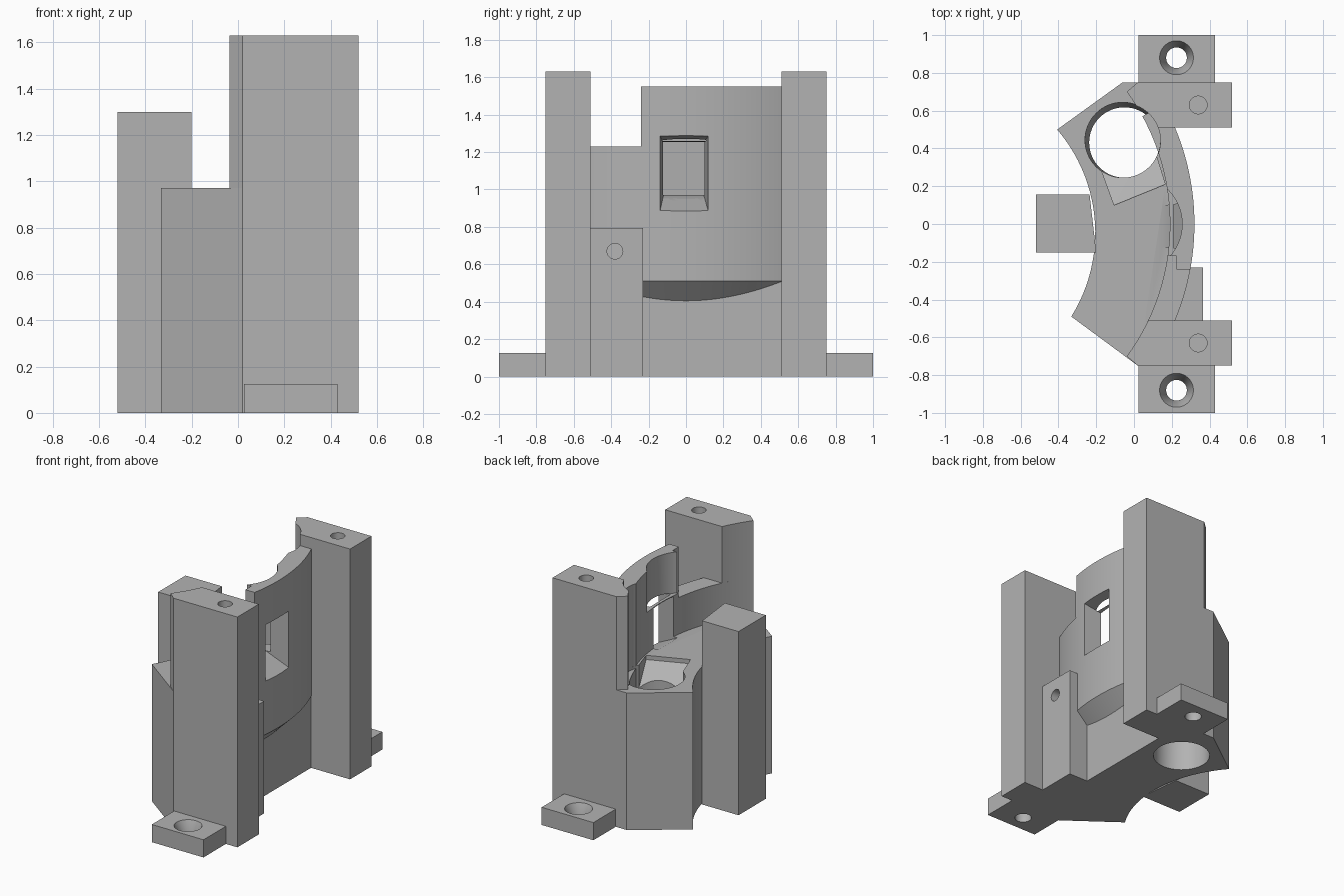
import bpy, bmesh, math
from mathutils import Vector

if "Cube" in bpy.data.objects:
    bpy.data.objects.remove(bpy.data.objects["Cube"], do_unlink=True)

grey = bpy.data.materials.new("light grey")
grey.use_nodes = True
GREY = (0.45, 0.45, 0.45, 1)
grey.diffuse_color = GREY
grey.node_tree.nodes["Principled BSDF"].inputs["Base Color"].default_value = GREY


def finish(name, bm):
    bmesh.ops.recalc_face_normals(bm, faces=bm.faces)
    me = bpy.data.meshes.new(name)
    bm.to_mesh(me)
    bm.free()
    me.materials.append(grey)
    ob = bpy.data.objects.new(name, me)
    bpy.context.scene.collection.objects.link(ob)
    return ob


def prism(name, outline, z0, z1):
    bm = bmesh.new()
    face = bm.faces.new([bm.verts.new((x, y, z0)) for x, y in outline])
    ext = bmesh.ops.extrude_face_region(bm, geom=[face])
    top = [g for g in ext["geom"] if isinstance(g, bmesh.types.BMVert)]
    bmesh.ops.translate(bm, verts=top, vec=(0, 0, z1 - z0))
    return finish(name, bm)


def box(name, x0, x1, y0, y1, z0, z1):
    return prism(name, [(x0, y0), (x1, y0), (x1, y1), (x0, y1)], z0, z1)


def hull(name, points):
    bm = bmesh.new()
    for p in points:
        bm.verts.new(p)
    bmesh.ops.convex_hull(bm, input=bm.verts)
    return finish(name, bm)


def frustum(name, start, end, r0, r1, n=48):
    """Round bar between two points, along x or z."""
    bm = bmesh.new()
    a, b = Vector(start), Vector(end)
    along_x = abs(b.x - a.x) > abs(b.z - a.z)
    rings = []
    for c, r in ((a, r0), (b, r1)):
        ring = []
        for i in range(n):
            u, v = r * math.cos(math.tau * i / n), r * math.sin(math.tau * i / n)
            ring.append(bm.verts.new(c + Vector((0, u, v) if along_x else (u, v, 0))))
        rings.append(ring)
        bm.faces.new(ring)
    for i in range(n):
        j = (i + 1) % n
        bm.faces.new((rings[0][i], rings[0][j], rings[1][j], rings[1][i]))
    return finish(name, bm)


def cut(ob, *cutters):
    for c in cutters:
        m = ob.modifiers.new("cut", "BOOLEAN")
        m.operation, m.solver, m.object = "DIFFERENCE", "EXACT", c
    bpy.context.view_layer.update()
    done = bpy.data.meshes.new_from_object(
        ob.evaluated_get(bpy.context.evaluated_depsgraph_get()))
    ob.modifiers.clear()
    ob.data = done


def arc(cx, cy, r, y0, y1, n=24):
    ys = [y0 + (y1 - y0) * i / n for i in range(n + 1)]
    return [(cx + math.sqrt(r * r - (y - cy) ** 2), y) for y in ys]


CX, R_IN, R_OUT = -1.0, 1.19, 1.32   # curved wall centre and radii
parts = []

# Cutters shared by several parts
bore = frustum("bore_cutter", (-0.05, 0.43, -0.1), (-0.06, 0.445, 1.0), 0.185, 0.2, 64)
upper_bore = frustum("upper_bore_cutter", (-0.06, 0.44, 0.95), (-0.06, 0.44, 2), 0.2, 0.2, 64)
window = hull("window_cutter",
              [(0.33, y, z) for y in (-0.14, 0.12) for z in (0.88, 1.29)] +
              [(0.15, y, z) for y in (-0.12, 0.095) for z in (0.97, 1.245)])
ramp_back = [(-0.105, 0.1), (0.165, 0.21)]
ramp_front = [(0.09, 0.45), (-0.2, 0.36)]
ramp = hull("ramp_cutter",
            [(x, y, z) for x, y in ramp_back for z in (0.94, 1.0)] +
            [(x, y, z) for x, y in ramp_front for z in (0.72, 1.0)])
helpers = [bore, upper_bore, window, ramp]

# Lower body with concave back
body = prism("lower_body",
             arc(-1.045, -0.046, 0.84, 0.5, -0.49) +
             [(0.02, -0.75), (0.215, -0.75), (0.215, 0.75), (-0.06, 0.75)], 0, 0.97)
cut(body, bore, ramp, window)
parts.append(body)

# Curved upper wall with a sloped underside
bm = bmesh.new()
section = [(R_IN, 0.38), (R_OUT, 0.51), (R_OUT, 1.55), (R_IN, 1.55)]
rings = []
STEPS = 48
for i in range(STEPS + 1):
    t = -0.5 + i / STEPS
    rings.append([bm.verts.new((CX + r * math.cos(t), r * math.sin(t), z)) for r, z in section])
for a, b in zip(rings, rings[1:]):
    for k in range(4):
        m = (k + 1) % 4
        bm.faces.new((a[k], a[m], b[m], b[k]))
bm.faces.new(rings[0])
bm.faces.new(rings[-1])
wall = finish("curved_wall", bm)
step = box("step_cutter", -0.3, 0.6, -0.8, -0.24, 1.23, 2)
notch = box("notch_cutter", -0.3, 0.225, -0.3, -0.17, 1.23, 2)
scoop = frustum("scoop_cutter", (0, 0, 1.26), (0, 0, 2), 0.255, 0.255, 64)
cut(wall, window, step, notch, scoop, upper_bore)
helpers += [step, notch, scoop]
parts.append(wall)

# Posts and drilled feet at both ends
for s, side in ((-1, "front"), (1, "back")):
    outline = arc(CX, 0, R_IN, s * 0.51, s * 0.70, 10) + [
        (0.02, s * 0.75), (0.52, s * 0.75), (0.52, s * 0.51)]
    post = prism(side + "_post", outline, 0, 1.63)
    hole = frustum("post_hole_cutter", (0.34, s * 0.63, 1.3), (0.34, s * 0.63, 1.8), 0.047, 0.047, 32)
    cut(post, hole, bore, upper_bore)
    foot = box(side + "_foot", 0.025, 0.43, min(s * 0.74, s), max(s * 0.74, s), 0, 0.125)
    drill = frustum("drill_cutter", (0.225, s * 0.88, -0.1), (0.225, s * 0.88, 0.3), 0.055, 0.055, 32)
    sink = frustum("sink_cutter", (0.225, s * 0.88, 0.04), (0.225, s * 0.88, 0.13), 0.055, 0.092, 32)
    cut(foot, drill, sink)
    helpers += [hole, drill, sink]
    parts += [post, foot]

# Drilled block beside the front post
block = box("side_block", 0.1, 0.365, -0.515, -0.23, 0, 0.795)
pin = frustum("pin_cutter", (0.2, -0.38, 0.67), (0.5, -0.38, 0.67), 0.042, 0.042, 32)
cut(block, pin)
helpers.append(pin)
parts.append(block)

# Rear rib
parts.append(prism("rear_rib", [(-0.52, -0.15), (-0.2, -0.15), (-0.235, 0.155), (-0.52, 0.155)], 0, 1.3))

for h in helpers:
    bpy.data.objects.remove(h, do_unlink=True)

bpy.ops.object.select_all(action="DESELECT")
for p in parts:
    p.select_set(True)
bpy.context.view_layer.objects.active = parts[0]
bpy.ops.object.shade_smooth_by_angle(angle=math.radians(30))
